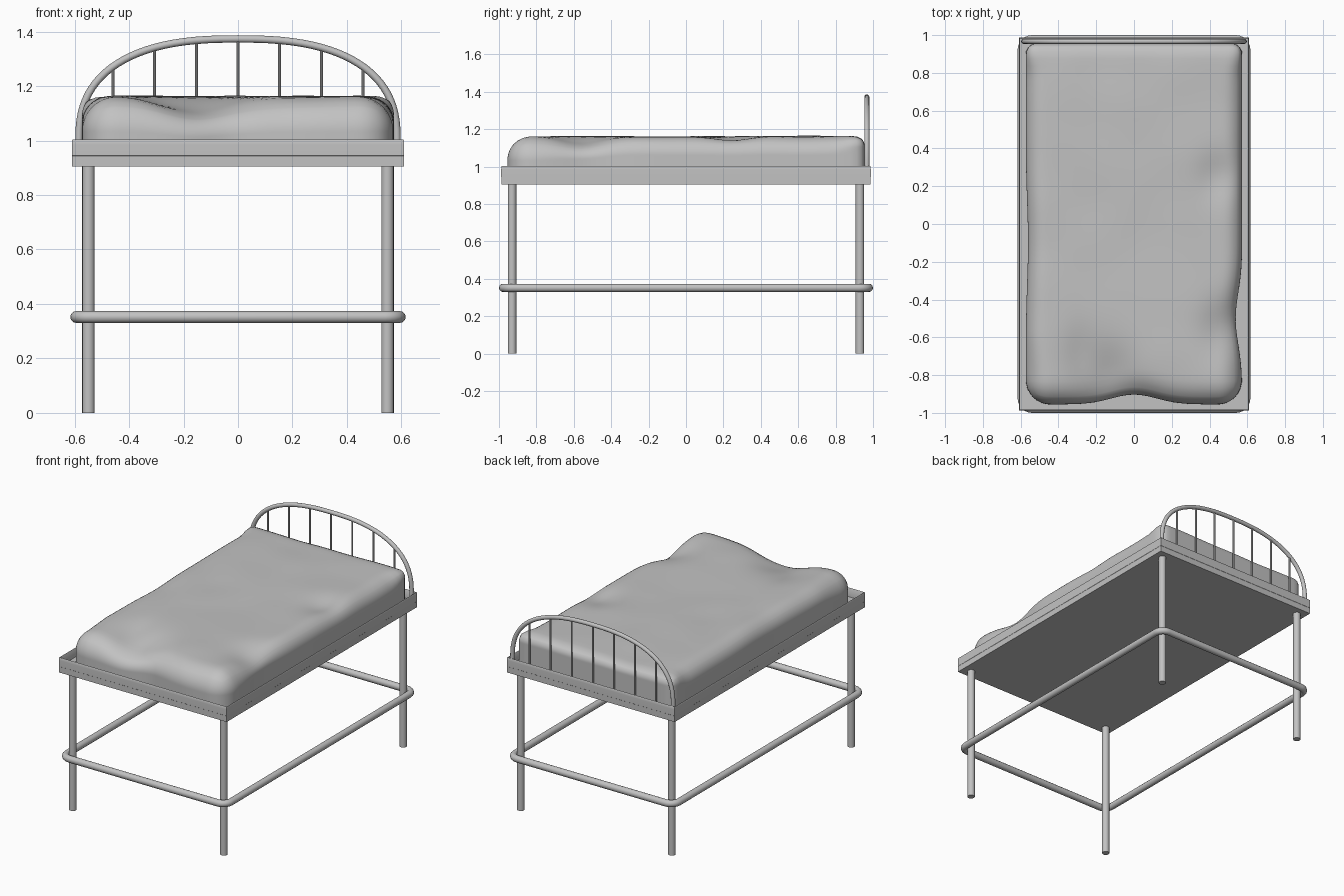
import bpy, bmesh, math
from mathutils import Vector, noise

if "Cube" in bpy.data.objects:
    bpy.data.objects.remove(bpy.data.objects["Cube"], do_unlink=True)

grey = bpy.data.materials.new("plain_grey")
grey.use_nodes = True
grey.diffuse_color = (0.54, 0.54, 0.54, 1)
grey.node_tree.nodes["Principled BSDF"].inputs["Base Color"].default_value = (0.54, 0.54, 0.54, 1)


def select(ob):
    bpy.ops.object.select_all(action="DESELECT")
    ob.select_set(True)
    bpy.context.view_layer.objects.active = ob


def finish(bm, name, angle=35):
    bmesh.ops.recalc_face_normals(bm, faces=bm.faces)
    me = bpy.data.meshes.new(name)
    bm.to_mesh(me)
    bm.free()
    me.materials.append(grey)
    ob = bpy.data.objects.new(name, me)
    bpy.context.collection.objects.link(ob)
    select(ob)
    bpy.ops.object.shade_smooth_by_angle(angle=math.radians(angle))
    return ob


def post(name, x, y, z0, z1, radius, sides=16):
    bm = bmesh.new()
    bmesh.ops.create_cone(bm, cap_ends=True, segments=sides, radius1=radius,
                          radius2=radius, depth=z1 - z0)
    bmesh.ops.translate(bm, verts=bm.verts, vec=(x, y, (z0 + z1) / 2))
    return finish(bm, name)


def tube(name, points, radius, closed=False):
    cu = bpy.data.curves.new(name, "CURVE")
    cu.dimensions = "3D"
    cu.bevel_depth = radius
    cu.bevel_resolution = 4
    cu.use_fill_caps = not closed
    sp = cu.splines.new("POLY")
    sp.points.add(len(points) - 1)
    for p, co in zip(sp.points, points):
        p.co = (*co, 1)
    sp.use_cyclic_u = closed
    cu.materials.append(grey)
    ob = bpy.data.objects.new(name, cu)
    bpy.context.collection.objects.link(ob)
    select(ob)
    bpy.ops.object.convert(target="MESH")
    bpy.ops.object.shade_smooth_by_angle(angle=math.radians(40))
    return ob


# Bed tray: rectangular loops stacked into a base, a thin raised rim and a sunken floor
def tray():
    bm = bmesh.new()
    profile = [(0.001, 0.905), (0.001, 0.944), (0.0, 0.945), (0.0, 0.985),
               (0.001, 1.001), (0.003, 1.004), (0.005, 1.001), (0.006, 0.945)]
    loops = []
    for inset, z in profile:
        hx, hy = 0.61 - inset, 0.988 - inset
        loops.append([bm.verts.new((sx * hx, sy * hy, z))
                      for sx, sy in ((-1, -1), (1, -1), (1, 1), (-1, 1))])
    for a, b in zip(loops, loops[1:]):
        for i in range(4):
            j = (i + 1) % 4
            bm.faces.new((a[i], a[j], b[j], b[i]))
    bm.faces.new(loops[0])
    bm.faces.new(loops[-1])
    return finish(bm, "bed_tray", 40)


tray()

# Legs
for sx, side in ((-1, "right"), (1, "left")):
    for sy, end in ((-1, "front"), (1, "back")):
        post(f"{end}_{side}_leg", sx * 0.549, sy * 0.93, 0, 0.91, 0.023)

# Stretcher ring around the legs, with rounded corners
ring, corner = [], 0.055
for k, (sx, sy) in enumerate(((1, 1), (-1, 1), (-1, -1), (1, -1))):
    for i in range(7):
        a = math.radians(90 * k + 15 * i)
        ring.append((sx * (0.594 - corner) + corner * math.cos(a),
                     sy * (0.978 - corner) + corner * math.sin(a), 0.352))
tube("stretcher_ring", ring, 0.022, closed=True)


# Headboard: a full arch with thin upright bars
HALF, RISE, POWER, HEAD_Y = 0.584, 0.373, 2.5, 0.967
arch = [(HALF, HEAD_Y, 0.945)]
for i in range(49):
    a = math.pi * i / 48
    c, s = math.cos(a), math.sin(a)
    arch.append((math.copysign(abs(c) ** (2 / POWER), c) * HALF, HEAD_Y,
                 1.0 + RISE * abs(s) ** (2 / POWER)))
arch.append((-HALF, HEAD_Y, 0.945))
tube("headboard_arch", arch, 0.0135)
for i in range(-3, 4):
    x = i * 0.153
    top = 1.0 + RISE * (1 - (abs(x) / HALF) ** POWER) ** (1 / POWER)
    post(f"headboard_bar_{i + 4}", x, HEAD_Y, 0.945, top, 0.006, 10)


# Mattress: rounded block with soft dents
def bell(d, width):
    return math.exp(-(d / width) ** 2)


def ramp(d, width):
    return max(0, min(1, d / width))


# Each dent: x, y, width in x, width in y, depth
DENTS = [(-0.16, -0.86, 0.15, 0.2, 0.056), (0.02, -0.9, 0.2, 0.12, 0.012),
         (0.52, -0.56, 0.14, 0.15, 0.046), (0.44, 0.25, 0.1, 0.12, 0.026),
         (-0.28, -0.68, 0.08, 0.14, 0.014), (0.05, -0.1, 0.4, 0.25, 0.006),
         (-0.2, 0.9, 0.15, 0.15, 0.008)]


def mattress():
    bm = bmesh.new()
    bmesh.ops.create_cube(bm, size=2)
    bmesh.ops.subdivide_edges(bm, edges=bm.edges, cuts=47, use_grid_fill=True)
    low, high = 0.945, 1.164
    for v in bm.verts:
        p = Vector((v.co.x * 0.573, v.co.y * 0.955, low + (v.co.z + 1) / 2 * (high - low)))
        # Rounded top and vertical edges; the foot is softer and the head squarer
        r = 0.1 + 0.03 * ramp(-p.y - 0.6, 0.2) - 0.045 * ramp(p.y - 0.8, 0.1)
        core = Vector((max(-0.573 + r, min(0.573 - r, p.x)),
                       max(-0.955 + r, min(0.955 - r, p.y)), min(high - r, p.z)))
        d = p - core
        if d.length > 0:
            p = core + d * (max(abs(c) for c in d) / d.length)
        lift = (p.z - low) / (high - low)
        x, y = p.x, p.y
        for dx, dy, wx, wy, depth in DENTS:
            p.z -= depth * lift * bell(x - dx, wx) * bell(y - dy, wy)
        p.z += lift * 0.005 * (noise.noise(Vector((x * 4, y * 4, 1))) - 0.3)
        # Sides pulled in at the foot and along both long edges
        p.y += 0.052 * bell(x, 0.17) * ramp(-y - 0.6, 0.3)
        p.x -= 0.035 * bell(y + 0.5, 0.19) * ramp(x - 0.25, 0.3)
        p.x += 0.012 * bell(y + 0.1, 0.3) * ramp(-x - 0.25, 0.3)
        v.co = p
    bmesh.ops.smooth_vert(bm, verts=[v for v in bm.verts if v.co.z > low + 0.01],
                          factor=0.5, use_axis_x=True, use_axis_y=True, use_axis_z=True)
    return finish(bm, "mattress", 60)


mattress()
